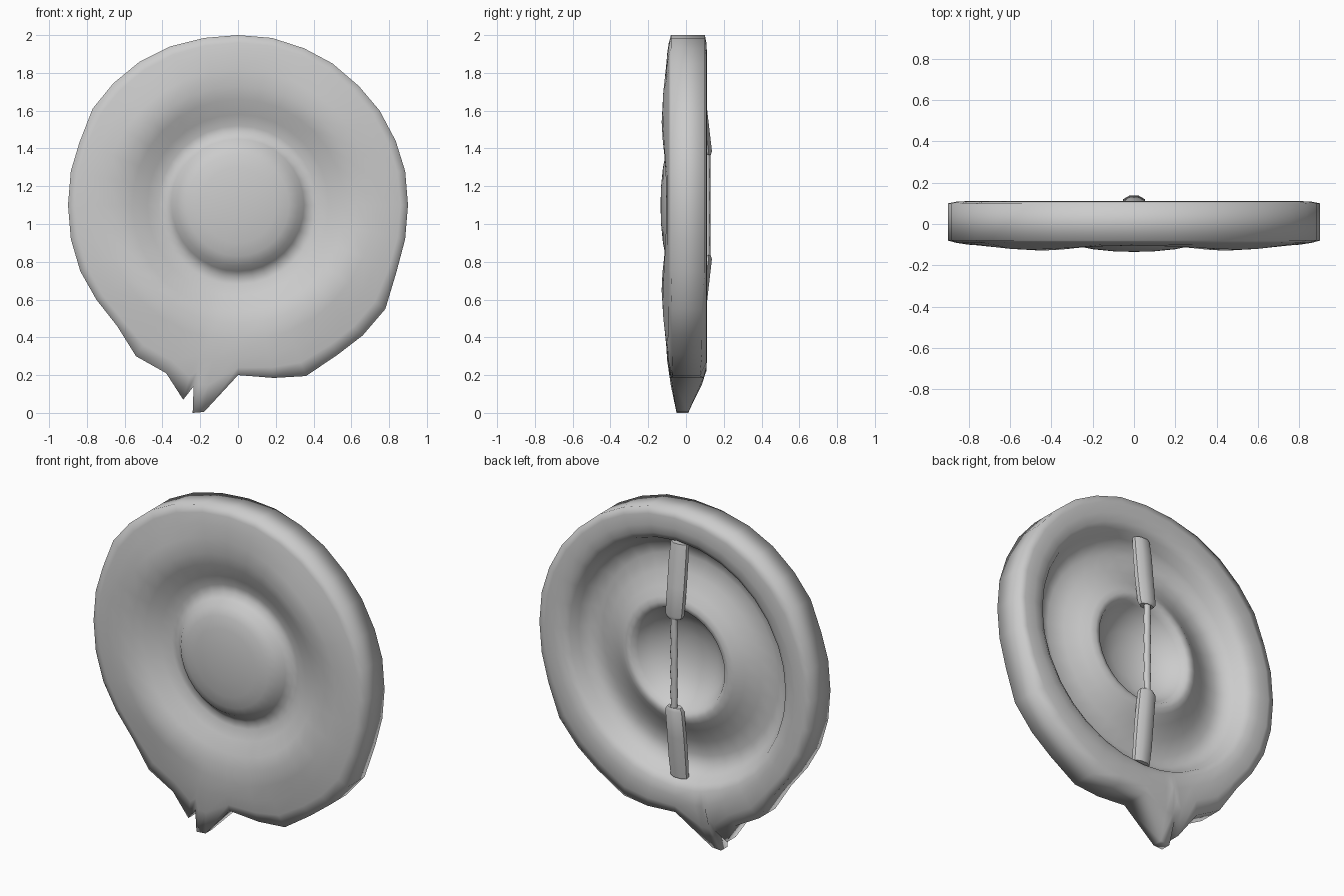
import bpy, bmesh, math
from mathutils import Vector

if "Cube" in bpy.data.objects:
    bpy.data.objects.remove(bpy.data.objects["Cube"])

CZ = 1.1  # height of the shield centre

# Battered silhouette (x, z), clockwise from the top
OUTLINE = [(0, 2), (.18, 1.985), (.35, 1.93), (.5, 1.85), (.64, 1.73), (.75, 1.6),
           (.835, 1.44), (.885, 1.28), (.9, 1.1), (.885, .92), (.84, .75), (.78, .55),
           (.66, .41), (.53, .31), (.36, .195), (.19, .185), (0, .2), (-.18, .005),
           (-.24, 0), (-.235, .14), (-.29, .07), (-.38, .21), (-.54, .3), (-.64, .46),
           (-.75, .6), (-.835, .75), (-.885, .92), (-.9, 1.1), (-.885, 1.28),
           (-.84, 1.43), (-.77, 1.61), (-.66, 1.745), (-.52, 1.86), (-.36, 1.94), (-.18, 1.985)]

# Cross-section (radius, y, how far it follows the silhouette), front centre to back centre
PROFILE = [(.1, -.132, 0), (.2, -.122, 0), (.27, -.108, 0), (.32, -.085, 0), (.35, -.05, 0),
           (.38, -.025, 0), (.42, -.025, 0), (.48, -.05, 0), (.56, -.083, 0), (.63, -.1, 0),
           (.72, -.105, 0), (.8, -.1, .15), (.86, -.091, .5), (.9, -.08, 1),
           (.9, .1, 1), (.86, .108, .5), (.8, .111, .15), (.75, .103, 0), (.715, .08, 0),
           (.69, .03, 0), (.65, -.01, 0), (.59, -.025, 0), (.5, 0, 0), (.42, .04, 0),
           (.37, .072, 0), (.34, .083, 0), (.31, .077, 0), (.29, .045, 0), (.25, -.01, 0),
           (.17, -.06, 0), (.08, -.085, 0)]


def finish(bm, name, angle):
    bmesh.ops.recalc_face_normals(bm, faces=bm.faces)
    me = bpy.data.meshes.new(name)
    bm.to_mesh(me)
    bm.free()
    ob = bpy.data.objects.new(name, me)
    bpy.context.collection.objects.link(ob)
    bpy.ops.object.select_all(action='DESELECT')
    ob.select_set(True)
    bpy.context.view_layer.objects.active = ob
    bpy.ops.object.shade_smooth_by_angle(angle=math.radians(angle))
    return ob


def bridge(bm, a, b):
    n = len(a)
    for i in range(n):
        bm.faces.new((a[i], a[(i + 1) % n], b[(i + 1) % n], b[i]))


# Shield body: cross-section swept around the battered outline
bm = bmesh.new()
rings = []
for k, (r, y, follow) in enumerate(PROFILE):
    ring = []
    for x, z in OUTLINE:
        d = Vector((x, z - CZ))
        R = d.length
        u = d / R
        rad = r + follow * (R - .9)
        yy = y
        # four shallow swellings on the diagonals of the front face
        if k < 13:
            swell = abs(2 * u.x * u.y) ** 2.5 * math.exp(-((r - .65) / .1) ** 2)
            yy -= .03 * swell
        # the torn lower point thins towards its tip
        if follow and rad > .92:
            t = min(1, (rad - .92) / .18)
            yy = yy * (1 - t) + (-.05 if y < 0 else .012) * t
        ring.append(bm.verts.new((u.x * rad, yy, CZ + u.y * rad)))
    rings.append(ring)
for a, b in zip(rings, rings[1:]):
    bridge(bm, a, b)
for ring, y in ((rings[0], -.135), (rings[-1], -.09)):
    c = bm.verts.new((0, y, CZ))
    for i in range(len(ring)):
        bm.faces.new((c, ring[i], ring[(i + 1) % len(ring)]))
finish(bm, "shield_body", 100)


def bar(name, sections, sides):
    """Loft of elliptical sections (z, y, half width, half depth)."""
    bm = bmesh.new()
    loops = []
    for z, y, w, d in sections:
        loops.append([bm.verts.new((w * math.cos(a), y + d * math.sin(a), z))
                      for a in (2 * math.pi * (i + .5) / sides for i in range(sides))])
    for a, b in zip(loops, loops[1:]):
        bridge(bm, a, b)
    bm.faces.new(loops[0])
    bm.faces.new(loops[-1])
    return finish(bm, name, 50)


# Thin hand grip with a slightly uneven surface
bar("hand_grip", [(.8 + .06 * i, .112, .021 + .003 * (-1) ** i, .017) for i in range(11)], 10)

# Wider grip straps above and below
for name, s in (("upper_strap", 1), ("lower_strap", -1)):
    bar(name, [(CZ + s * dz, y, w, d) for dz, y, w, d in
               ((.265, .105, .045, .028), (.285, .106, .058, .034), (.45, .085, .06, .036),
                (.6, .07, .06, .034), (.7, .058, .056, .03))], 8)
